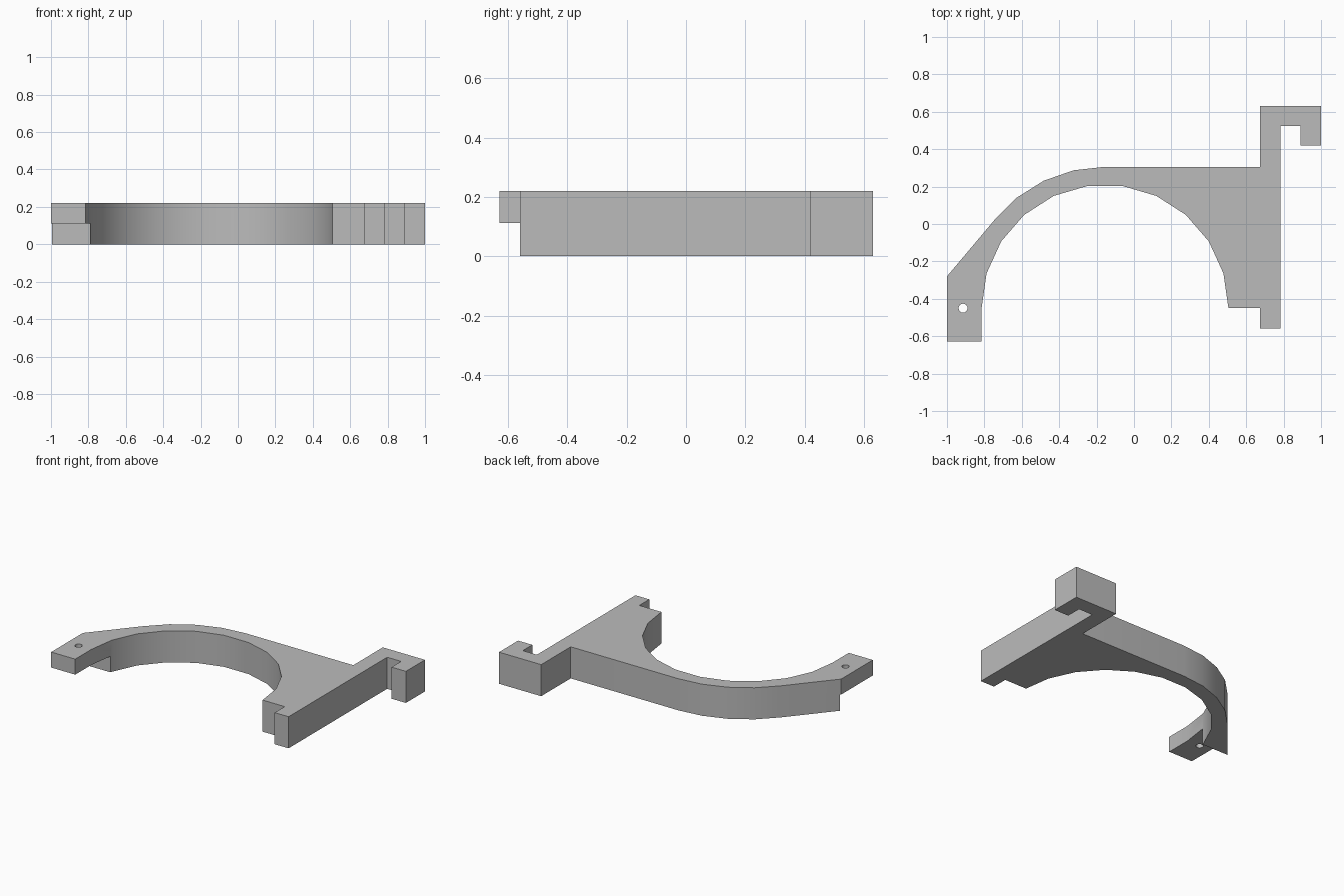
import bpy
import bmesh
from math import cos, sin, radians, pi

if "Cube" in bpy.data.objects:
    bpy.data.objects.remove(bpy.data.objects["Cube"], do_unlink=True)

HEIGHT = 0.22
CX, CY = -0.155, -0.45   # centre of the clamp arc

grey = bpy.data.materials.new("plain grey")
grey.use_nodes = True
grey.diffuse_color = (0.5, 0.5, 0.5, 1)
grey.node_tree.nodes["Principled BSDF"].inputs["Base Color"].default_value = (0.5, 0.5, 0.5, 1)


def arc(radius, start, end, steps, cx=CX, cy=CY):
    """Points along an arc, angles in degrees."""
    angles = [radians(start + (end - start) * i / steps) for i in range(steps + 1)]
    return [(cx + radius * cos(a), cy + radius * sin(a)) for a in angles]


def prism(name, outline, z0, z1):
    """Extrude a closed outline upwards."""
    bm = bmesh.new()
    base = bm.faces.new([bm.verts.new((x, y, z0)) for x, y in outline])
    top = bmesh.ops.extrude_face_region(bm, geom=[base])["geom"]
    bmesh.ops.translate(bm, vec=(0, 0, z1 - z0),
                        verts=[v for v in top if isinstance(v, bmesh.types.BMVert)])
    bmesh.ops.recalc_face_normals(bm, faces=bm.faces)
    mesh = bpy.data.meshes.new(name)
    bm.to_mesh(mesh)
    bm.free()
    mesh.materials.append(grey)
    obj = bpy.data.objects.new(name, mesh)
    bpy.context.collection.objects.link(obj)
    return obj


# Bracket outline: hook and post, inner arc, ear, outer arc
hook_and_post = [(0.675, 0.305), (0.675, 0.63), (1, 0.63), (1, 0.42), (0.89, 0.42),
                 (0.89, 0.525), (0.782, 0.525), (0.782, -0.56), (0.675, -0.56),
                 (0.675, CY)]
inner_arc = arc(0.66, 0, 180, 11)
ear = [(-0.815, -0.628), (-1, -0.628), (-1, -0.28)]
outer_arc = arc(0.756, 141.4, 90, 4)
bracket = prism("clamp_bracket", hook_and_post + inner_arc + ear + outer_arc, 0, HEIGHT)

# Half-height step under the ear, and its screw hole
step = prism("ear_step_cutter",
             [(-1.2, -0.8), (-0.6, -0.8), (-0.6, -0.275), (-1.2, -0.275)], -0.1, 0.112)
hole = prism("screw_hole_cutter",
             arc(0.024, 0, 337.5, 15, -0.914, CY), -0.2, 0.4)

bpy.context.view_layer.objects.active = bracket
for cutter in (step, hole):
    cutter.hide_render = True
    cut = bracket.modifiers.new(cutter.name, "BOOLEAN")
    cut.operation = "DIFFERENCE"
    cut.solver = "EXACT"
    cut.object = cutter
    bpy.ops.object.modifier_apply(modifier=cut.name)
    bpy.data.objects.remove(cutter, do_unlink=True)

# Smooth arcs, sharp corners
bpy.ops.object.select_all(action="DESELECT")
bracket.select_set(True)
bpy.ops.object.shade_smooth_by_angle(angle=pi / 6)
